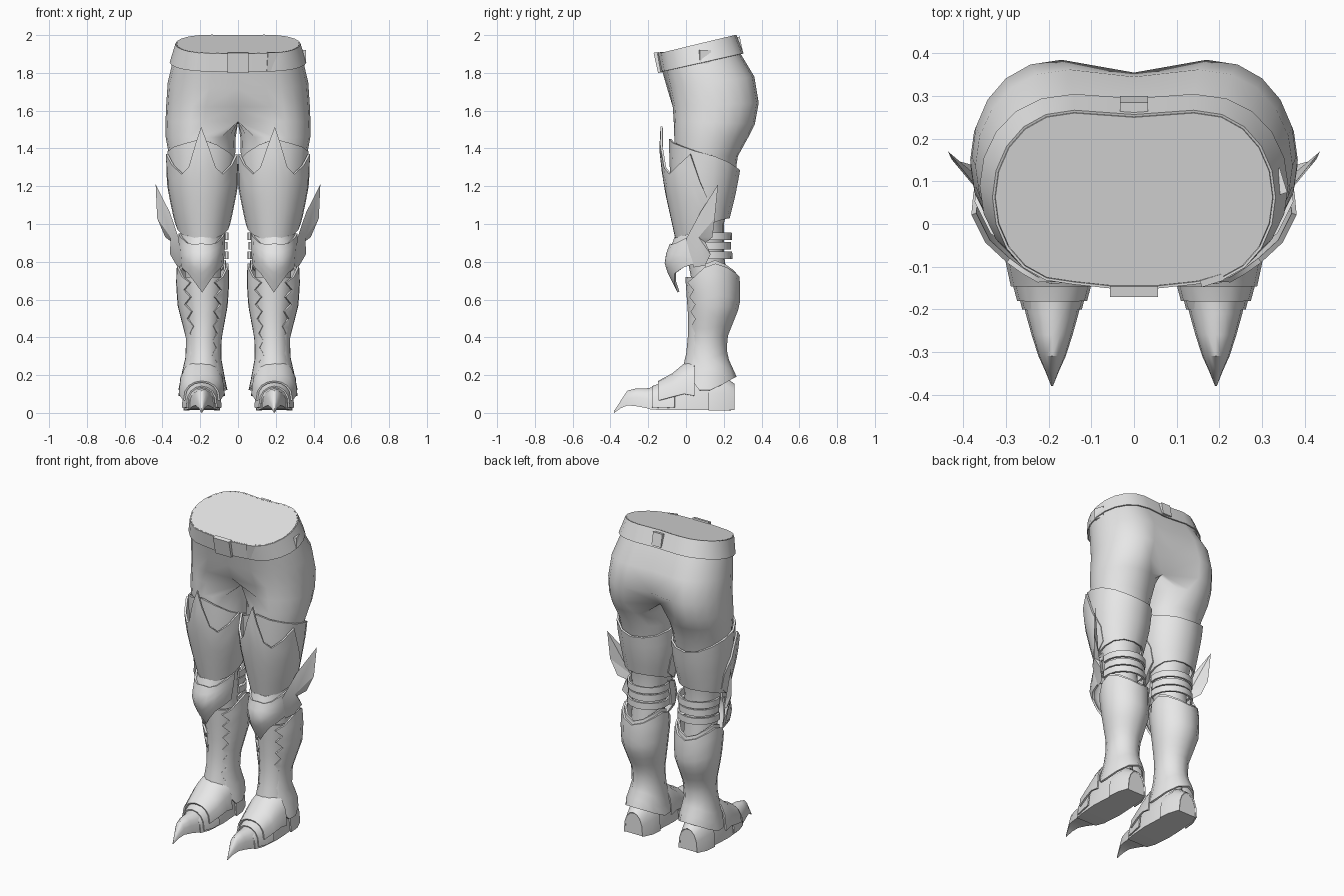
import bpy, bmesh, math
from mathutils import Vector

if "Cube" in bpy.data.objects:
    bpy.data.objects.remove(bpy.data.objects["Cube"])

grey = bpy.data.materials.new("plain_grey")
grey.diffuse_color = (0.8, 0.8, 0.8, 1)
grey.use_nodes = True
grey.node_tree.nodes["Principled BSDF"].inputs["Base Color"].default_value = grey.diffuse_color


def finish(name, verts, faces, thick=0.0, mirror=True, seam=False, angle=40):
    """Make an object, mirror it across x, thicken open plates, shade smooth."""
    me = bpy.data.meshes.new(name)
    ob = bpy.data.objects.new(name, me)
    bpy.context.collection.objects.link(ob)
    bm = bmesh.new()
    vs = [bm.verts.new(v) for v in verts]
    for f in faces:
        bm.faces.new([vs[i] for i in f])
    if seam:  # drop the wall lying on the mirror plane
        bmesh.ops.delete(bm, geom=[f for f in bm.faces if all(abs(v.co.x) < 1e-4 for v in f.verts)],
                         context='FACES')
    bmesh.ops.recalc_face_normals(bm, faces=bm.faces[:])
    bm.to_mesh(me)
    bm.free()
    me.materials.append(grey)
    if thick:
        m = ob.modifiers.new("thick", 'SOLIDIFY')
        m.thickness, m.offset = thick, 0
    if mirror:
        m = ob.modifiers.new("mirror", 'MIRROR')
        m.use_clip = seam
        m.merge_threshold = 0.0005
        m.use_mirror_merge = seam
    bpy.ops.object.select_all(action='DESELECT')
    ob.select_set(True)
    bpy.context.view_layer.objects.active = ob
    bpy.ops.object.convert(target='MESH')
    bpy.ops.object.shade_smooth_by_angle(angle=math.radians(angle))
    return ob


def grid(rows, cols, closed):
    n = cols if closed else cols - 1
    return [(r * cols + c, r * cols + (c + 1) % cols, (r + 1) * cols + (c + 1) % cols, (r + 1) * cols + c)
            for r in range(rows - 1) for c in range(n)]


def at(profile, z):
    """Interpolate (xin, xout, yfront, yback) at height z; profile runs downward."""
    if z >= profile[0][0]:
        return profile[0][1:]
    for a, b in zip(profile, profile[1:]):
        if z >= b[0]:
            t = (a[0] - z) / (a[0] - b[0])
            return [p + (q - p) * t for p, q in zip(a[1:], b[1:])]
    return profile[-1][1:]


def on_ring(profile, deg, z, grow=0.0):
    xi, xo, yf, yb = at(profile, z)
    a = math.radians(deg)
    return ((xi + xo) / 2 + ((xo - xi) / 2 + grow) * math.cos(a),
            (yf + yb) / 2 + ((yb - yf) / 2 + grow) * math.sin(a), z)


def panel(name, profile, cols, rows=5, closed=False, grow=0.0, thick=0.012, tooth=0):
    """Curved plate: cols are (degrees, bottom z, top z); -90 is the front, 0 the outside."""
    verts = []
    for r in range(rows):
        t = r / (rows - 1)
        for i, (d, z0, z1) in enumerate(cols):
            if r % 2 and i in (0, len(cols) - 1):
                d += tooth if i == 0 else -tooth
            verts.append(on_ring(profile, d, z1 + (z0 - z1) * t, grow))
    return finish(name, verts, grid(rows, len(cols), closed), thick)


# ---- hips and legs: half rings mirrored across the middle
N = 20
HIPS = [  # zf, zb, cx, xout, yf, yb, middle front y, middle back y
    (1.905, 2.0, .14, .325, -.135, .26, -.15, .25),
    (1.81, 1.90, .14, .347, -.11, .29, -.125, .28),
    (1.72, 1.78, .15, .372, -.09, .362, -.10, .345),
    (1.62, 1.64, .17, .380, -.07, .385, -.065, .355),
    (1.545, 1.53, .18, .384, -.065, .365, .03, .26)]
LEG = [(1.46, .012, .383, -.062, .33), (1.36, .015, .365, -.06, .275), (1.2, .03, .34, -.05, .25),
       (1.0, .07, .30, -.01, .20), (.85, .09, .28, .0, .2), (.7, .09, .28, .03, .22),
       (.5, .1, .26, .035, .22), (.3, .12, .25, .035, .18), (.12, .12, .25, .035, .18)]


def hip_ring(h, grow=0.0):
    zf, zb, cx, xo, yf, yb, mf, mb = h
    cy, pts = (yf + yb) / 2, []
    for i in range(N):
        d = -90 + 360 * i / N
        if d <= 90:
            c, s = math.cos(math.radians(d)), math.sin(math.radians(d))
            x = cx + (xo - cx + grow) * max(c, 0) ** .9
            y = cy + ((yb - yf) / 2 + grow) * s
        else:  # straight down the middle plane
            k = (i - N // 2 - 1) / (N // 2 - 2)
            x, y = 0, (mb + grow) + (mf - mb - 2 * grow) * k
        pts.append((x, y, zf + (y - yf) / (yb - yf) * (zb - zf)))
    return pts


verts = [p for h in HIPS for p in hip_ring(h)]
for row in LEG:
    verts += [on_ring(LEG, -90 + 360 * i / N, row[0]) for i in range(N)]
R = len(HIPS) + len(LEG)
finish("hips_and_legs", verts, grid(R, N, True) + [tuple(range(N))], seam=True)

# ---- belt, a band slightly proud of the hips
belt = hip_ring(HIPS[0], .004) + hip_ring(HIPS[1], .012)
finish("belt", belt, grid(2, N, True), thick=.006, seam=True)


def block(name, x, y, z, sx, sy, sz, turn=0, tilt=0):
    bpy.ops.mesh.primitive_cube_add(size=1, location=(x, y, z), rotation=(tilt, 0, turn))
    ob = bpy.context.object
    ob.name, ob.scale = name, (sx, sy, sz)
    ob.data.materials.append(grey)


block("buckle", 0, -.147, 1.855, .112, .026, .11, 0, .22)
block("front_belt_loop", .18, -.122, 1.86, .055, .016, .10, .3, .22)
block("side_belt_loop", .342, .10, 1.885, .018, .06, .07, .3)
block("back_belt_loop", 0, .278, 1.95, .065, .03, .08, 0, .2)

# ---- thigh guard, a closed sleeve plus a spiked front plate
THIGH = [(1.46, .008, .378, -.085, .29), (1.28, .012, .368, -.08, .28),
         (1.15, .02, .352, -.07, .255), (1.03, .045, .335, -.05, .225), (.92, .08, .30, -.035, .215)]
panel("thigh_guard", THIGH, [(-90, .93, 1.45), (-65, .93, 1.43), (-40, .95, 1.41), (-15, .98, 1.385),
      (15, 1.0, 1.36), (40, 1.02, 1.33), (65, 1.03, 1.30), (90, 1.03, 1.285), (115, 1.03, 1.29),
      (140, 1.02, 1.30), (165, 1.0, 1.32), (195, .98, 1.345), (220, .95, 1.38), (245, .93, 1.42)],
      closed=True)
PLATE = [(1.52, .02, .37, -.125, .28), (1.38, .006, .378, -.132, .28), (1.2, .01, .365, -.108, .26),
         (1.05, .04, .335, -.075, .24), (.92, .07, .30, -.045, .22)]
half = [(-90, .915, 1.515), (-80, .918, 1.42), (-68, .92, 1.30), (-55, .93, 1.265), (-35, .945, 1.31),
        (-14, .97, 1.37), (0, 1.0, 1.22), (14, 1.03, 1.12)]
other = [(-180 - d, a, b) for d, a, b in half[:0:-1]]
panel("thigh_front_plate", PLATE, other + half, rows=6, grow=.004)

# ---- knee cap with pointed bottom, and the lip over it
KNEE = [(.95, .075, .31, -.06, .2), (.88, .075, .31, -.085, .2), (.81, .08, .305, -.112, .2),
        (.75, .085, .30, -.095, .2), (.64, .10, .28, -.04, .2)]
half = [(-90, .64, .895), (-70, .69, .89), (-50, .74, .90), (-25, .77, .93), (0, .79, .95)]
other = [(-180 - d, a, b) for d, a, b in half[:0:-1]]
panel("knee_cap", KNEE, other + half, rows=6)
panel("knee_lip", KNEE, [(d, b - .01, b + .035) for d, a, b in other + half], rows=2, grow=-.012)

# ---- straps behind the knee
STRAP = [(1.0, .055, .30, -.0, .235), (.8, .055, .30, -.0, .24)]
for i, z in enumerate((.815, .865, .915)):
    panel("knee_strap_%d" % (i + 1), STRAP,
          [(d, z, z + .04) for d in range(-15, 196, 21)], rows=2, grow=(0, -.006, 0)[i])

# ---- side blade at the outer knee: flat outline with a raised middle ridge
outline = [(.305, .04, .77), (.312, .0, .92), (.36, .075, 1.06), (.436, .17, 1.21),
           (.428, .152, 1.03), (.385, .14, .93), (.345, .105, .90), (.36, .13, .84), (.325, .10, .78)]
mid = Vector((.345, .075, .93))
side = Vector((.012, -.008, 0))
n = len(outline)
bv = outline + [tuple(mid + side), tuple(mid - side)]
finish("knee_blade", bv, [(i, (i + 1) % n, n) for i in range(n)] +
       [((i + 1) % n, i, n + 1) for i in range(n)], angle=20)

# ---- greave with toothed front edges, and the shin plate under it
GREAVE = [(.80, .055, .318, -.0, .265), (.7, .05, .325, -.005, .28), (.57, .058, .316, .012, .28),
          (.4, .09, .272, .025, .212), (.3, .095, .272, .01, .212), (.19, .075, .298, -.02, .262),
          (.12, .06, .312, -.03, .24)]
cols = [(-62, .23, .69), (-40, .18, .72), (-15, .12, .77), (10, .12, .79), (35, .15, .77), (62, .18, .74),
        (90, .19, .72), (118, .18, .74), (145, .15, .77), (170, .12, .79), (195, .12, .77),
        (220, .18, .72), (242, .23, .69)]
panel("greave", GREAVE, cols, rows=13, tooth=18)
SHIN = [(.75, .08, .295, -.0, .2), (.5, .1, .265, .018, .2), (.35, .11, .26, .016, .2),
        (.2, .09, .28, -.02, .2)]
panel("shin_plate", SHIN, [(d, .21, .72) for d in range(-165, -14, 25)], rows=6)
panel("calf_rim", GREAVE, [(d, b - .015, b + .018) for d, a, b in cols[2:-2]], rows=2, grow=-.014)


# ---- foot: arched sections from heel to toe
def foot(name, secs, base_closed, thick=0.0):
    k, verts = 9, []
    for y, w, z0, z1 in secs:
        for i in range(k):
            a = math.pi * i / (k - 1)
            verts.append((.192 - w * math.cos(a), y, z0 + (z1 - z0) * math.sin(a) ** .75))
    faces = grid(len(secs), k, base_closed)
    if base_closed:
        faces += [tuple(range(k)), tuple(range((len(secs) - 1) * k, len(secs) * k))]
    return finish(name, verts, faces, thick)


foot("foot", [(.25, .065, .015, .15), (.2, .08, .015, .2), (.08, .09, .015, .25), (-.02, .095, .015, .225),
              (-.14, .085, .015, .15), (-.2, .07, .02, .12)], True)
foot("toe_claw", [(-.15, .075, .018, .14), (-.21, .062, .025, .13), (-.26, .048, .035, .13),
                  (-.31, .032, .04, .118), (-.345, .016, .025, .065), (-.38, .002, .0, .012)], True)
foot("instep_plate", [(.045, .118, .09, .285), (-.01, .116, .10, .255), (-.07, .108, .085, .205),
                      (-.145, .092, .065, .165)], False, .01)
foot("toe_plate", [(-.06, .102, .03, .185), (-.12, .094, .025, .158), (-.18, .078, .03, .138)], False, .008)
foot("heel_guard", [(.255, .062, .015, .15), (.19, .088, .012, .2), (.12, .094, .012, .2)], False, .008)
